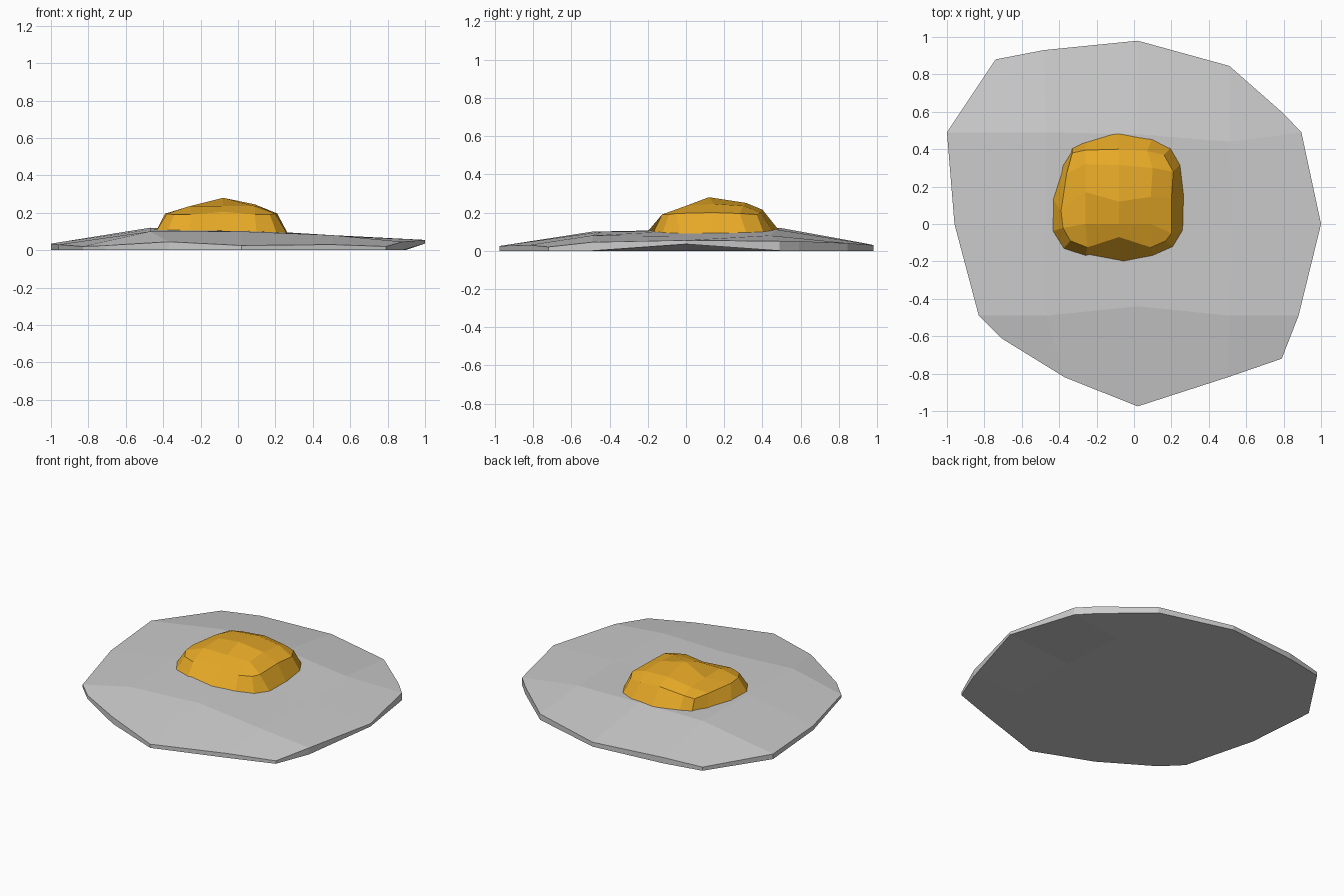
import bpy, bmesh

if "Cube" in bpy.data.objects:
    bpy.data.objects.remove(bpy.data.objects["Cube"])

# Border of a 5 x 5 patch, counted clockwise from the back left corner
BORDER = ([(0, c) for c in range(4)] + [(r, 4) for r in range(4)]
          + [(4, c) for c in range(4, 0, -1)] + [(r, 0) for r in range(4, 0, -1)])


def patch(bm, rows):
    """Quad patch through five rows of five points."""
    v = [[bm.verts.new(p) for p in row] for row in rows]
    for r in range(4):
        for c in range(4):
            bm.faces.new((v[r][c], v[r + 1][c], v[r + 1][c + 1], v[r][c + 1]))
    return v


def skirt(bm, top, low):
    """Wall between two 16-point rings."""
    for i in range(16):
        j = (i + 1) % 16
        bm.faces.new((top[i], top[j], low[j], low[i]))


def finish(name, bm, color=None):
    bmesh.ops.recalc_face_normals(bm, faces=bm.faces)
    me = bpy.data.meshes.new(name)
    bm.to_mesh(me)
    bm.free()
    ob = bpy.data.objects.new(name, me)
    bpy.context.collection.objects.link(ob)
    if color:
        mat = bpy.data.materials.new(name)
        mat.diffuse_color = color
        mat.use_nodes = True
        mat.node_tree.nodes["Principled BSDF"].inputs["Base Color"].default_value = mat.diffuse_color
        me.materials.append(mat)


# Egg white: rows run back to front, left to right
white = [
    [(-.74, .88, .025), (-.48, .93, .04), (.02, .98, .03), (.51, .845, .04), (.80, .59, .05)],
    [(-1, .49, .035), (-.47, .49, .12), (.02, .48, .11), (.51, .44, .08), (.895, .49, .05)],
    [(-.96, 0, .03), (-.47, 0, .11), (.02, 0, .105), (.53, 0, .075), (1, 0, .055)],
    [(-.83, -.49, .02), (-.47, -.49, .10), (.02, -.44, .10), (.51, -.49, .08), (.88, -.49, .045)],
    [(-.71, -.61, .025), (-.37, -.82, .045), (.02, -.975, .025), (.5, -.82, .03), (.79, -.72, .02)],
]
bm = bmesh.new()
top = patch(bm, white)
low = patch(bm, [[(x, y, .035 if x == 1 else 0) for x, y, z in row] for row in white])
skirt(bm, [top[r][c] for r, c in BORDER], [low[r][c] for r, c in BORDER])
finish("egg_white", bm)

# Yolk: domed patch with a sloping wall down to the base ring
yolk = [
    [(-.33, .38, .19), (-.26, .395, .20), (-.08, .40, .215), (.07, .39, .20), (.16, .37, .19)],
    [(-.36, .27, .195), (-.26, .32, .23), (-.08, .315, .25), (.1, .30, .235), (.21, .28, .195)],
    [(-.39, .07, .195), (-.26, .17, .235), (-.08, .12, .28), (.09, .145, .245), (.2, .14, .20)],
    [(-.38, -.02, .195), (-.26, 0, .235), (-.08, 0, .235), (.09, 0, .235), (.2, -.05, .195)],
    [(-.34, -.09, .19), (-.25, -.125, .19), (-.08, -.07, .205), (.09, -.125, .19), (.17, -.09, .19)],
]
base = [(-.33, .41), (-.26, .445), (-.08, .5), (.1, .465), (.2, .41), (.25, .32),
        (.27, .14), (.265, -.03), (.21, -.125), (.1, -.175), (-.08, -.21), (-.26, -.175),
        (-.38, -.135), (-.44, -.04), (-.44, .14), (-.385, .32)]
bm = bmesh.new()
top = patch(bm, yolk)
ring = [bm.verts.new((x, y, .088 - .02 * x)) for x, y in base]
skirt(bm, [top[r][c] for r, c in BORDER], ring)
bm.faces.new(ring)
finish("yolk", bm, (.8, .4, .02, 1))
